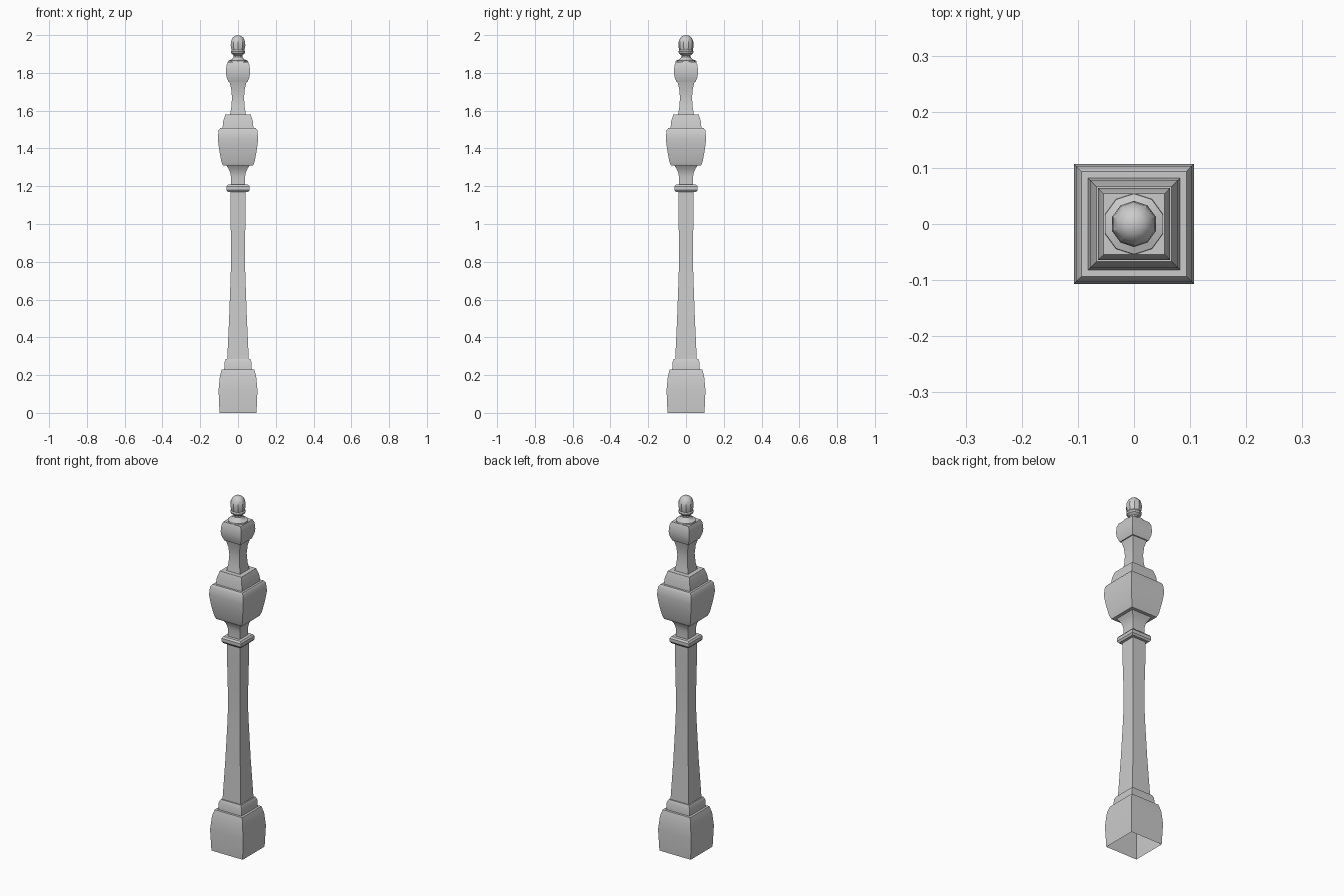
import bpy, bmesh, math

if "Cube" in bpy.data.objects:
    bpy.data.objects.remove(bpy.data.objects["Cube"])

def turned(name, profile, sides, phase, scale=1.0):
    """Sweep a (radius, z) profile around z with a fixed number of sides."""
    bm = bmesh.new()
    rings = []
    for r, z in profile:
        if r == 0:
            rings.append([bm.verts.new((0, 0, z))])
            continue
        angles = [phase + 2 * math.pi * i / sides for i in range(sides)]
        rings.append([bm.verts.new((r * scale * math.cos(a), r * scale * math.sin(a), z)) for a in angles])
    for low, high in zip(rings, rings[1:]):
        for i in range(sides):
            j = (i + 1) % sides
            if len(high) == 1:
                bm.faces.new((low[i], low[j], high[0]))
            elif len(low) == 1:
                bm.faces.new((low[0], high[j], high[i]))
            else:
                bm.faces.new((low[i], low[j], high[j], high[i]))
    mesh = bpy.data.meshes.new(name)
    bm.to_mesh(mesh)
    bm.free()
    obj = bpy.data.objects.new(name, mesh)
    bpy.context.collection.objects.link(obj)
    bpy.ops.object.select_all(action='DESELECT')
    obj.select_set(True)
    bpy.context.view_layer.objects.active = obj
    bpy.ops.object.shade_smooth_by_angle(angle=math.radians(32))
    return obj

def square(name, profile):
    """Square section; profile gives half-widths."""
    return turned(name, profile, 4, math.pi / 4, math.sqrt(2))

# Plinth, open underneath, with its stepped collar
square("plinth", [(.098, 0), (.103, .12), (.096, .195), (.086, .23), (.073, .23),
                  (.071, .27), (.064, .286), (.057, .286)])

# Tapered shaft
square("shaft", [(.057, .286), (.047, .5), (.039, .72), (.037, .8), (.038, .95),
                 (.040, 1.05), (.040, 1.17)])

# Rounded ring moulding
square("ring_moulding", [(.040, 1.17), (.054, 1.17), (.061, 1.18), (.061, 1.198),
                         (.054, 1.208), (.037, 1.208)])

# Lower neck flaring into the large block
square("lower_neck", [(.037, 1.208), (.037, 1.25), (.042, 1.275), (.052, 1.296),
                      (.062, 1.31)])

# Large bulging block with stepped shoulder
square("large_block", [(.062, 1.31), (.08, 1.31), (.088, 1.33), (.1, 1.395), (.107, 1.45),
                       (.103, 1.495), (.094, 1.508), (.082, 1.508), (.078, 1.545),
                       (.067, 1.58), (.042, 1.58)])

# Upper neck
square("upper_neck", [(.042, 1.58), (.035, 1.62), (.032, 1.67), (.036, 1.715), (.045, 1.752)])

# Small rounded block
square("small_block", [(.045, 1.752), (.051, 1.752), (.061, 1.78), (.064, 1.805),
                       (.061, 1.84), (.054, 1.858), (0, 1.858)])

# Round finial
turned("finial", [(.055, 1.855), (.054, 1.865), (.045, 1.868), (.034, 1.872), (.024, 1.885),
                  (.024, 1.893), (.037, 1.903), (.04, 1.912), (.036, 1.92), (.041, 1.945),
                  (.039, 1.965), (.031, 1.985), (.018, 1.996), (0, 2)], 10, math.pi / 10)
